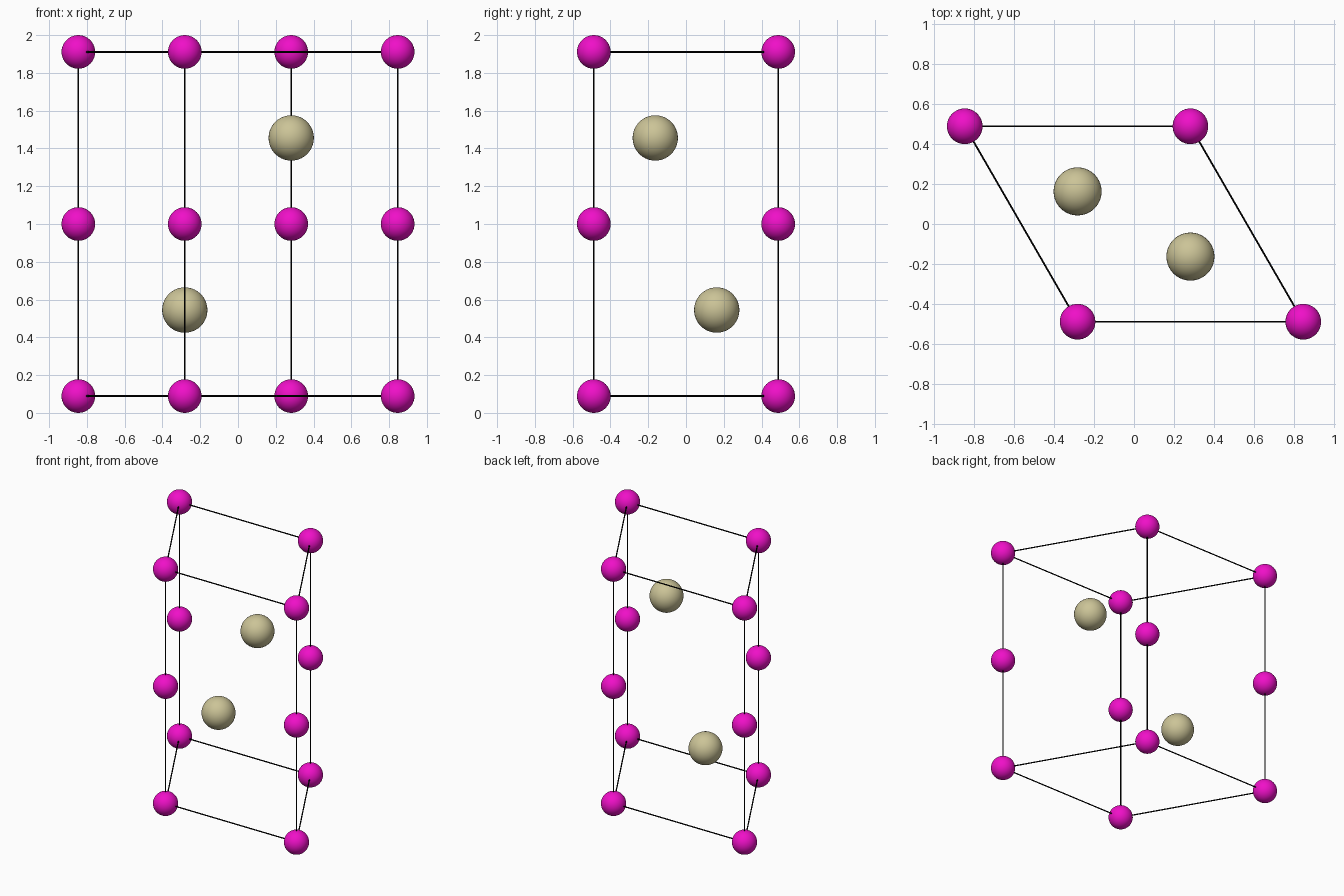
import bpy
from mathutils import Vector

if "Cube" in bpy.data.objects:
    bpy.data.objects.remove(bpy.data.objects["Cube"])

R_SMALL, R_LARGE, R_ROD = 0.089, 0.12, 0.0045
A, HY = 1.127, 0.488            # base edge length, half depth
Z0, Z1 = R_SMALL, 2 - R_SMALL   # bottom and top corner heights
ZM = (Z0 + Z1) / 2


def material(name, color):
    m = bpy.data.materials.new(name)
    m.diffuse_color = (*color, 1)
    m.use_nodes = True
    m.node_tree.nodes["Principled BSDF"].inputs["Base Color"].default_value = m.diffuse_color
    return m


MAGENTA = material("magenta", (0.87, 0.005, 0.58))
TAN = material("tan", (0.60, 0.55, 0.31))
BLACK = material("black", (0.0, 0.0, 0.0))


def ball(name, pos, r, mat):
    bpy.ops.mesh.primitive_uv_sphere_add(segments=40, ring_count=20, radius=r, location=pos)
    o = bpy.context.object
    o.name = name
    o.data.materials.append(mat)
    bpy.ops.object.shade_smooth()


def rod(name, p, q):
    p, q = Vector(p), Vector(q)
    d = q - p
    bpy.ops.mesh.primitive_cylinder_add(vertices=12, radius=R_ROD, depth=d.length,
                                        location=(p + q) / 2)
    o = bpy.context.object
    o.name = name
    o.rotation_mode = 'QUATERNION'
    o.rotation_quaternion = d.to_track_quat('Z', 'Y')
    o.data.materials.append(BLACK)
    bpy.ops.object.shade_smooth_by_angle()


# Rhombic base, corners in order around the cell
corners = [(-A / 4, -HY), (A * 3 / 4, -HY), (A / 4, HY), (-A * 3 / 4, HY)]

# Small atoms on the corners and half way up each vertical edge
for x, y in corners:
    for z in (Z0, ZM, Z1):
        ball("small_atom", (x, y, z), R_SMALL, MAGENTA)

# Large atoms inside the cell, at a quarter and three quarters of its height
ball("large_atom_lower", (-A / 4, HY / 3, Z0 + (Z1 - Z0) / 4), R_LARGE, TAN)
ball("large_atom_upper", (A / 4, -HY / 3, Z0 + (Z1 - Z0) * 3 / 4), R_LARGE, TAN)

# Cell frame
for i, c in enumerate(corners):
    n = corners[(i + 1) % 4]
    rod("vertical_edge", (*c, Z0), (*c, Z1))
    for z in (Z0, Z1):
        rod("horizontal_edge", (*c, z), (*n, z))
